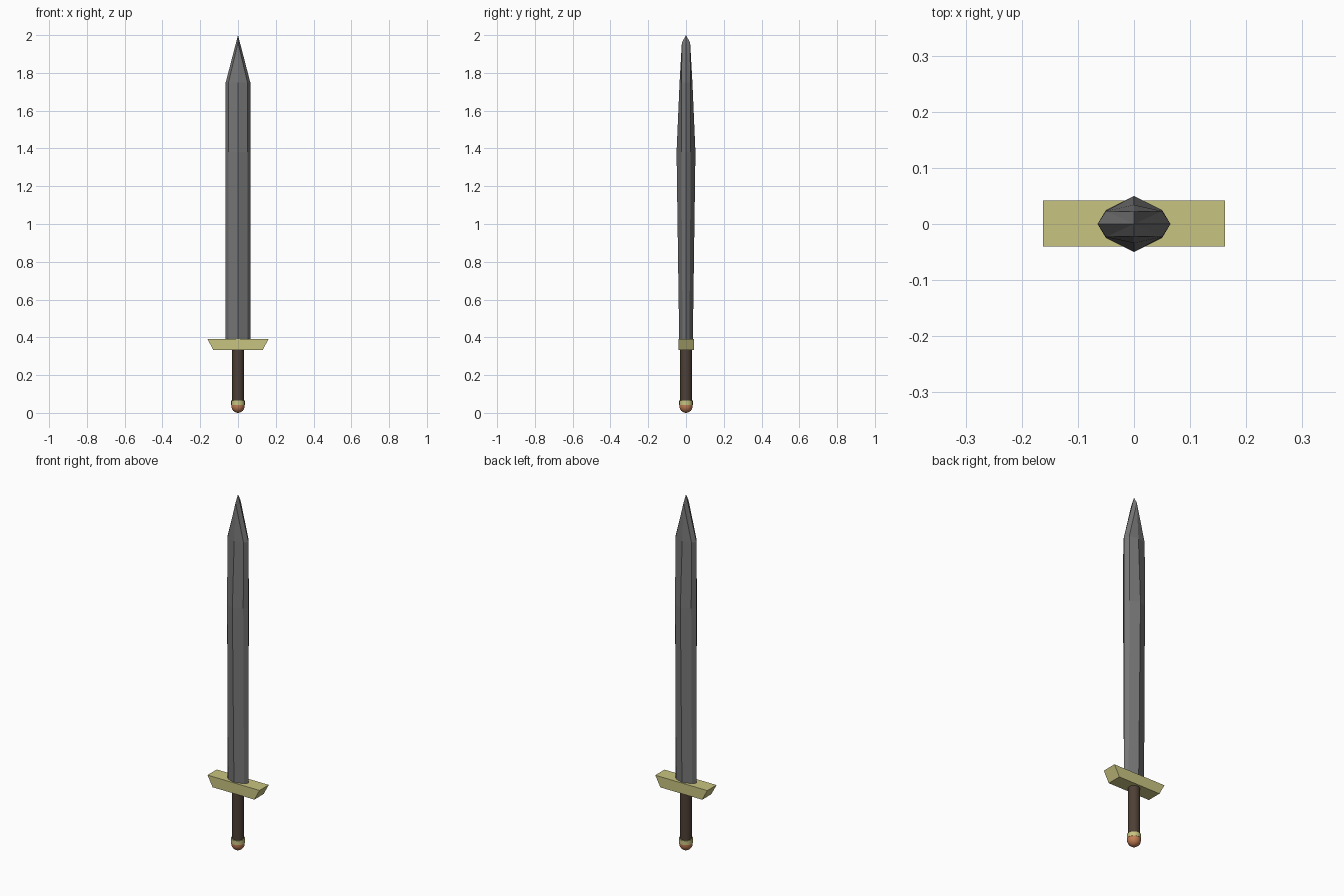
import bpy, bmesh, math

if "Cube" in bpy.data.objects:
    bpy.data.objects.remove(bpy.data.objects["Cube"])


def material(name, rgb):
    m = bpy.data.materials.new(name)
    m.diffuse_color = (*rgb, 1)
    m.use_nodes = True
    m.node_tree.nodes["Principled BSDF"].inputs["Base Color"].default_value = m.diffuse_color
    return m


steel = material("steel", (0.18, 0.18, 0.18))
gold = material("gold", (0.58, 0.55, 0.22))
leather = material("leather", (0.075, 0.05, 0.036))
copper = material("copper", (0.55, 0.21, 0.09))


def finish(name, bm, mat, smooth=False):
    bmesh.ops.recalc_face_normals(bm, faces=bm.faces)
    me = bpy.data.meshes.new(name)
    bm.to_mesh(me)
    bm.free()
    ob = bpy.data.objects.new(name, me)
    bpy.context.collection.objects.link(ob)
    me.materials.append(mat)
    if smooth:
        bpy.ops.object.select_all(action='DESELECT')
        ob.select_set(True)
        bpy.context.view_layer.objects.active = ob
        bpy.ops.object.shade_smooth_by_angle(angle=math.radians(40))
    return ob


def lathe(name, profile, mat, sides=16):
    # profile of (radius, z); radius 0 closes to a point
    bm = bmesh.new()
    vs = [bm.verts.new((r, 0, z)) for r, z in profile]
    es = [bm.edges.new(p) for p in zip(vs, vs[1:])]
    bmesh.ops.spin(bm, geom=vs + es, cent=(0, 0, 0), axis=(0, 0, 1),
                   angle=math.tau, steps=sides, use_duplicate=False)
    bmesh.ops.remove_doubles(bm, verts=bm.verts, dist=1e-5)
    return finish(name, bm, mat, True)


# Blade: eight-sided rings (z, ridge half-depth, bevel half-depth)
bm = bmesh.new()
rings = []
for z, ridge, bev in ((0.38, 0.036, 0.018), (1.38, 0.05, 0.025), (1.75, 0.034, 0.023)):
    pts = [(0, -ridge), (0.05, -bev), (0.065, 0), (0.05, bev),
           (0, ridge), (-0.05, bev), (-0.065, 0), (-0.05, -bev)]
    rings.append([bm.verts.new((x, y, z)) for x, y in pts])
for a, b in zip(rings, rings[1:]):
    for i in range(8):
        j = (i + 1) % 8
        bm.faces.new((a[i], a[j], b[j], b[i]))
bm.faces.new(rings[0])

# Blade point: two ridge ends meeting at a short chisel tip
tip = bm.verts.new((0, 0, 2))
top = rings[-1]
for ridge, y in ((0, -0.022), (4, 0.022)):
    end = bm.verts.new((0, y, 1.96))
    for step in (1, -1):
        bevel, edge = top[(ridge + step) % 8], top[(ridge + 2 * step) % 8]
        bm.faces.new((top[ridge], bevel, end))
        bm.faces.new((bevel, edge, tip))
        bm.faces.new((bevel, tip, end))
finish("blade", bm, steel)

# Crossguard: box narrowing toward the grip
bm = bmesh.new()
bmesh.ops.create_cube(bm, size=1)
for v in bm.verts:
    upper = v.co.z > 0
    v.co = (math.copysign(0.162 if upper else 0.13, v.co.x),
            math.copysign(0.041, v.co.y) + 0.001, 0.392 if upper else 0.332)
finish("crossguard", bm, gold)

# Grip
lathe("grip", [(0, 0.05), (0.031, 0.05), (0.031, 0.34), (0, 0.34)], leather)

# Pommel collar and rounded cap
lathe("pommel_collar", [(0, 0.042), (0.036, 0.042), (0.036, 0.066), (0, 0.066)], gold)
cap = [(0.035 * math.sin(i * math.pi / 12), 0.036 - 0.036 * math.cos(i * math.pi / 12))
       for i in range(7)]
lathe("pommel_cap", cap + [(0.035, 0.045), (0, 0.045)], copper)
